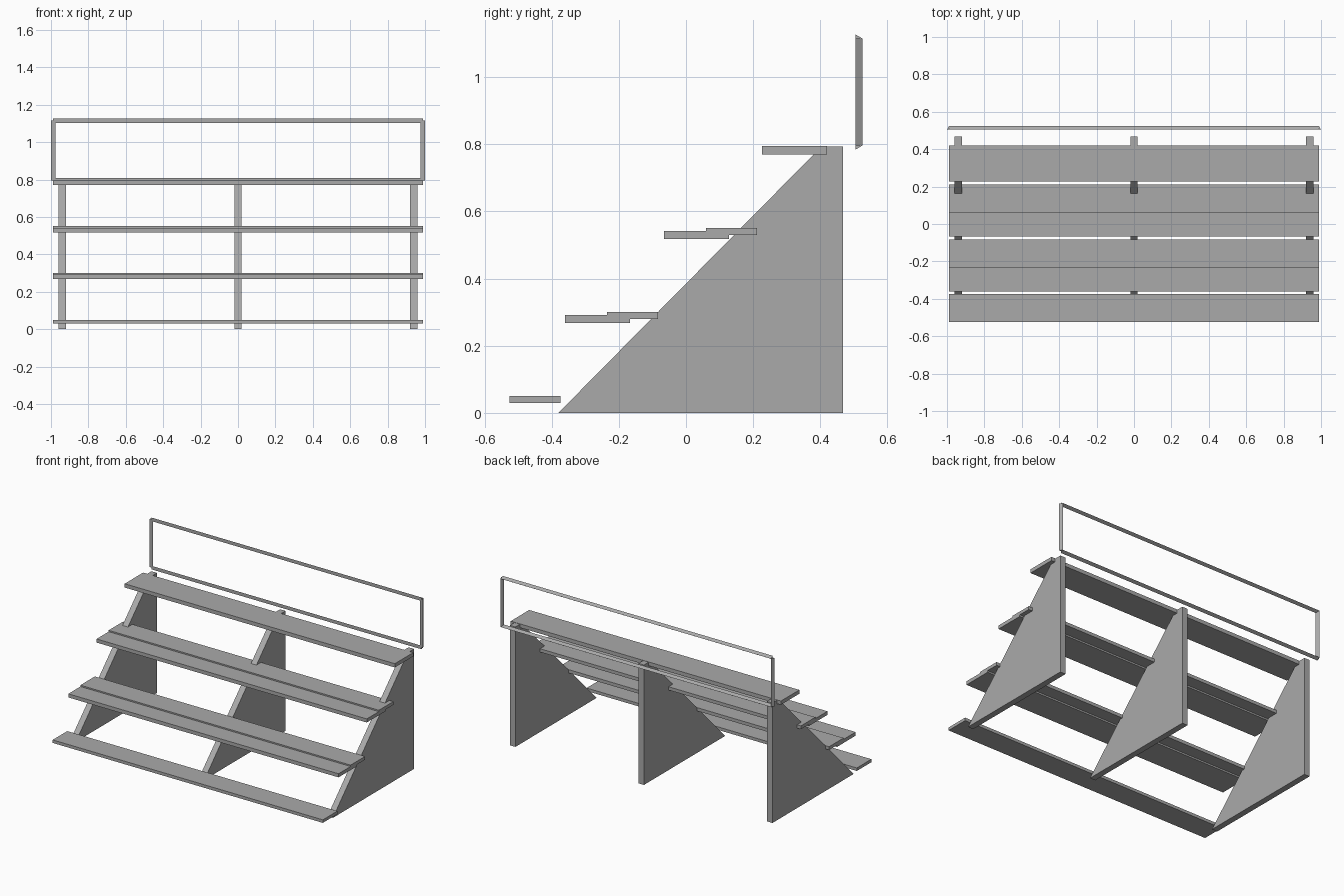
import bpy
import math

cube = bpy.data.objects.get("Cube")
if cube:
    bpy.data.objects.remove(cube, do_unlink=True)

grey = bpy.data.materials.new("plain_grey")
grey.use_nodes = True
colour = (0.4, 0.4, 0.4, 1)
grey.diffuse_color = colour
grey.node_tree.nodes["Principled BSDF"].inputs["Base Color"].default_value = colour


def prism(name, profile, x0, x1):
    """Extrude a closed (y, z) profile along x."""
    n = len(profile)
    verts = [(x, y, z) for x in (x0, x1) for y, z in profile]
    faces = [tuple(reversed(range(n))), tuple(range(n, 2 * n))]
    faces += [(i, (i + 1) % n, n + (i + 1) % n, n + i) for i in range(n)]
    mesh = bpy.data.meshes.new(name)
    mesh.from_pydata(verts, [], faces)
    mesh.materials.append(grey)
    obj = bpy.data.objects.new(name, mesh)
    bpy.context.collection.objects.link(obj)
    return obj


def plank(name, y0, y1, z0, z1):
    prism(name, [(y0, z0), (y1, z0), (y1, z1), (y0, z1)], -0.988, 0.988)


# Sloped supports
side = [(-0.38, 0), (0.468, 0), (0.468, 0.793), (0.403, 0.793)]
for name, x in (("right", -0.94), ("centre", 0), ("left", 0.94)):
    prism(name + "_support", side, x - 0.02, x + 0.02)

# Foot board, two stepped rows of paired planks, top seat
plank("foot_board", -0.525, -0.373, 0.03, 0.05)
for name, y, z in (("lower", -0.361, 0.268), ("middle", -0.066, 0.518)):
    plank(name + "_foot_plank", y, y + 0.194, z, z + 0.024)
    plank(name + "_seat_plank", y + 0.126, y + 0.277, z + 0.011, z + 0.033)
plank("top_seat", 0.227, 0.42, 0.77, 0.795)

# Back rail frame of three-sided bars, flat to the front
R, RAIL_Y = 0.0135, 0.5117
bar = [(R * math.cos(a), R * math.sin(a))
       for a in (2 * math.pi * k / 3 for k in range(3))]
for name, z in (("bottom", 0.796), ("top", 1.115)):
    prism(name + "_rail", [(RAIL_Y + y, z + h) for y, h in bar], -0.988, 0.988)
for name, x in (("right", -0.988), ("left", 0.988)):
    post = prism(name + "_rail_post", bar, 0.796, 1.115)
    post.rotation_euler = (0, -math.pi / 2, 0)
    post.location = (x, RAIL_Y, 0)
